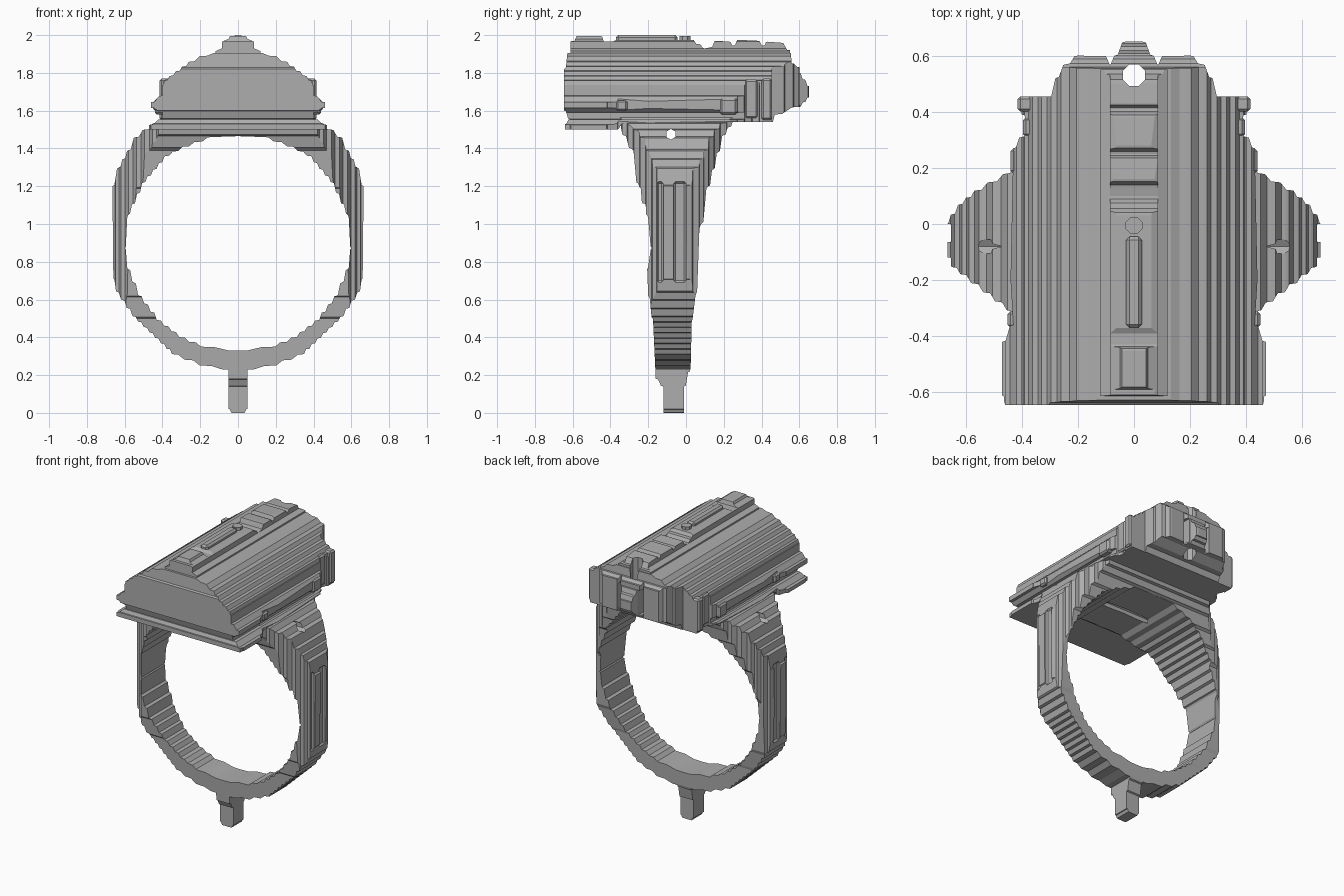
import bpy, bmesh, math
from mathutils import Vector

if "Cube" in bpy.data.objects:
    bpy.data.objects.remove(bpy.data.objects["Cube"])

metal = bpy.data.materials.new("grey metal")
metal.use_nodes = True
GREY = (0.42, 0.42, 0.42, 1)
metal.diffuse_color = GREY
metal.node_tree.nodes["Principled BSDF"].inputs["Base Color"].default_value = GREY


def stairs(pts, step=0.03):
    """Turn every sloped segment into small chamfered steps."""
    out = []
    for (a, b), (c, d) in zip(pts, pts[1:]):
        out.append((a, b))
        n = round(min(abs(c - a), abs(d - b)) / step)
        for k in range(n):
            for u, v in ((0.3, 0.06), (0.7, 0.94)):
                out.append((a + (c - a) * (k + u) / n, b + (d - b) * (k + v) / n))
    return out + [pts[-1]]


def mirrored(half):
    """Close a half outline across x = 0."""
    return half + [(-x, v) for x, v in reversed(half) if x > 1e-4]


def prism(name, outline, axis, lo, hi):
    """Extrude an outline along the x, y or z axis."""
    place = {"x": lambda p, t: (t, p[0], p[1]),
             "y": lambda p, t: (p[0], t, p[1]),
             "z": lambda p, t: (p[0], p[1], t)}[axis]
    bm = bmesh.new()
    face = bm.faces.new([bm.verts.new(place(p, lo)) for p in outline])
    ext = bmesh.ops.extrude_face_region(bm, geom=[face])
    shift = Vector(place((0, 0), hi - lo))
    bmesh.ops.translate(bm, vec=shift,
                        verts=[v for v in ext["geom"] if isinstance(v, bmesh.types.BMVert)])
    bmesh.ops.recalc_face_normals(bm, faces=bm.faces)
    mesh = bpy.data.meshes.new(name)
    bm.to_mesh(mesh)
    bm.free()
    mesh.materials.append(metal)
    obj = bpy.data.objects.new(name, mesh)
    bpy.context.collection.objects.link(obj)
    return obj


def box(name, x, y, z, chamfer=0.0):
    obj = prism(name, [(x[0], y[0]), (x[1], y[0]), (x[1], y[1]), (x[0], y[1])], "z", *z)
    if chamfer:
        bm = bmesh.new()
        bm.from_mesh(obj.data)
        bmesh.ops.bevel(bm, geom=bm.edges[:], offset=chamfer, segments=1, affect="EDGES")
        bm.to_mesh(obj.data)
        bm.free()
    return obj


def circle(u, v, r, sides=8):
    turn = math.tau / sides
    return [(u + r * math.cos((i + 0.5) * turn), v + r * math.sin((i + 0.5) * turn))
            for i in range(sides)]


def combine(obj, tool, operation):
    """Apply a boolean and discard the helper."""
    tool.hide_render = True
    mod = obj.modifiers.new("cut", "BOOLEAN")
    mod.operation, mod.solver, mod.object = operation, "EXACT", tool
    bpy.context.view_layer.objects.active = obj
    bpy.ops.object.modifier_apply(modifier=mod.name)
    bpy.data.objects.remove(tool)


# Ring band with the peg below: front outline, trimmed by side and top outlines
band_front = [(0.03, 0), (0.05, 0.02), (0.05, 0.23), (0.18, 0.25), (0.34, 0.31), (0.55, 0.51),
              (0.64, 0.64), (0.66, 0.71), (0.665, 1.2), (0.63, 1.3), (0.58, 1.39),
              (0.54, 1.46), (0.49, 1.5), (0.38, 1.57)]
band_bore = [(0, 0.33), (0.18, 0.35), (0.3, 0.4), (0.42, 0.49), (0.52, 0.62), (0.58, 0.76),
             (0.6, 0.87), (0.58, 1.05), (0.5, 1.22), (0.38, 1.36), (0.28, 1.41),
             (0.14, 1.46), (0, 1.465)]
band_side = [(-0.12, -0.1), (-0.12, 0.14), (-0.16, 0.18), (-0.175, 0.5), (-0.2, 0.62),
             (-0.215, 1.0), (-0.25, 1.2), (-0.29, 1.4), (-0.33, 1.47), (-0.38, 1.6),
             (0.29, 1.6), (0.2, 1.47), (0.17, 1.38), (0.12, 1.2), (0.08, 1.0),
             (0.05, 0.62), (0.035, 0.5), (0.02, 0.22), (-0.01, 0.14), (-0.01, -0.1)]
band_top = [(0.3, -0.46), (0.44, -0.31), (0.61, -0.18), (0.67, -0.13), (0.67, 0.0),
            (0.62, 0.07), (0.56, 0.12), (0.45, 0.18), (0.3, 0.36)]
band = prism("ring_band", mirrored(stairs(band_front)), "y", -0.7, 0.7)
combine(band, prism("bore", mirrored(stairs(band_bore)), "y", -0.9, 0.9), "DIFFERENCE")
combine(band, prism("side_trim", stairs(band_side), "x", -0.9, 0.9), "INTERSECT")
combine(band, prism("top_trim", mirrored(stairs(band_top)), "z", -0.3, 1.9), "INTERSECT")

# Small cross hole in the shoulders and two grooves on each flank
combine(band, prism("hole", circle(-0.08, 1.475, 0.028, 6), "x", -1, 1), "DIFFERENCE")
for s in (-1, 1):
    for y0, y1 in ((-0.155, -0.12), (-0.065, 0.0)):
        xs = sorted((s * 0.642, s * 0.75))
        combine(band, box("groove", xs, (y0, y1), (0.69, 1.225), 0.01), "DIFFERENCE")

# Bezel: domed block trimmed the same way
bezel_front = [(0.47, 1.49), (0.47, 1.525), (0.4, 1.555), (0.4, 1.59), (0.46, 1.615),
               (0.46, 1.645), (0.4, 1.68), (0.4, 1.735), (0.385, 1.76), (0.32, 1.81),
               (0.25, 1.86), (0.185, 1.89), (0.11, 1.905)]
bezel_side = [(-0.64, 1.5), (-0.64, 1.53), (-0.615, 1.555), (-0.645, 1.6), (-0.645, 1.82),
              (-0.615, 1.95), (0.55, 1.95), (0.56, 1.85), (0.6, 1.83), (0.6, 1.8),
              (0.65, 1.73), (0.65, 1.67), (0.6, 1.62), (0.47, 1.58), (0.46, 1.54),
              (0.3, 1.54), (-0.33, 1.53), (-0.37, 1.5)]
bezel_top = [(0.45, -0.7), (0.47, -0.61), (0.47, -0.42), (0.43, -0.36), (0.44, -0.2),
             (0.43, 0.27), (0.37, 0.35), (0.4, 0.39), (0.4, 0.455), (0.295, 0.455),
             (0.28, 0.52), (0.24, 0.57), (0.2, 0.6), (0.1, 0.598), (0.085, 0.565),
             (0.07, 0.6), (0.03, 0.65)]
bezel = prism("bezel", mirrored(stairs(bezel_front)), "y", -0.9, 0.9)
combine(bezel, prism("side_trim", stairs(bezel_side), "x", -0.9, 0.9), "INTERSECT")
combine(bezel, prism("top_trim", mirrored(stairs(bezel_top)), "z", 1.2, 2.2), "INTERSECT")

# Recessed niches beside the rear loop
for s in (-1, 1):
    xs = sorted((s * 0.06, s * 0.1))
    combine(bezel, box("niche", xs, (0.52, 0.8), (1.63, 1.8)), "DIFFERENCE")

# Crest strip along the top, with dips between its raised blocks
crest_side = [(-0.615, 1.85), (-0.61, 1.97), (-0.59, 1.97), (-0.58, 1.995), (-0.45, 1.995),
              (-0.43, 1.965), (-0.39, 1.965), (-0.37, 1.975), (0.03, 1.975), (0.1, 1.93),
              (0.13, 1.935), (0.16, 1.97), (0.23, 1.965), (0.25, 1.945), (0.28, 1.975),
              (0.38, 1.97), (0.41, 1.945), (0.43, 1.965), (0.5, 1.96), (0.55, 1.92),
              (0.55, 1.85)]
crest_front = [(0.12, 1.8), (0.12, 1.915), (0.085, 1.93), (0.085, 1.965), (0.05, 1.98),
               (0.04, 2.0)]
crest = prism("crest", stairs(crest_side), "x", -0.4, 0.4)
combine(crest, prism("front_trim", mirrored(crest_front), "y", -0.9, 0.9), "INTERSECT")

# Vertical eyelet through the back of the bezel and crest
for part in (bezel, crest):
    combine(part, prism("eyelet", circle(0, 0.53, 0.042), "z", 1.2, 2.3), "DIFFERENCE")

# Raised bar and knob on the crest
box("crest_bar", (-0.028, 0.028), (-0.37, -0.045), (1.94, 2.0), 0.012)
prism("crest_knob", circle(0, -0.005, 0.032), "z", 1.94, 1.995)

# Lugs and rear clasps on both sides of the bezel
for s, side in ((-1, "right"), (1, "left")):
    for part, x0, x1, ys, zs in (
            ("small_lug", 0.35, 0.44, (0.18, 0.27), (1.58, 1.665)),
            ("front_stud", 0.35, 0.45, (-0.37, -0.31), (1.6, 1.655)),
            ("clasp_block", 0.3, 0.395, (0.31, 0.38), (1.56, 1.765)),
            ("clasp_plate", 0.28, 0.415, (0.4, 0.455), (1.55, 1.77))):
        box(f"{side}_{part}", sorted((s * x0, s * x1)), ys, zs, 0.01)
